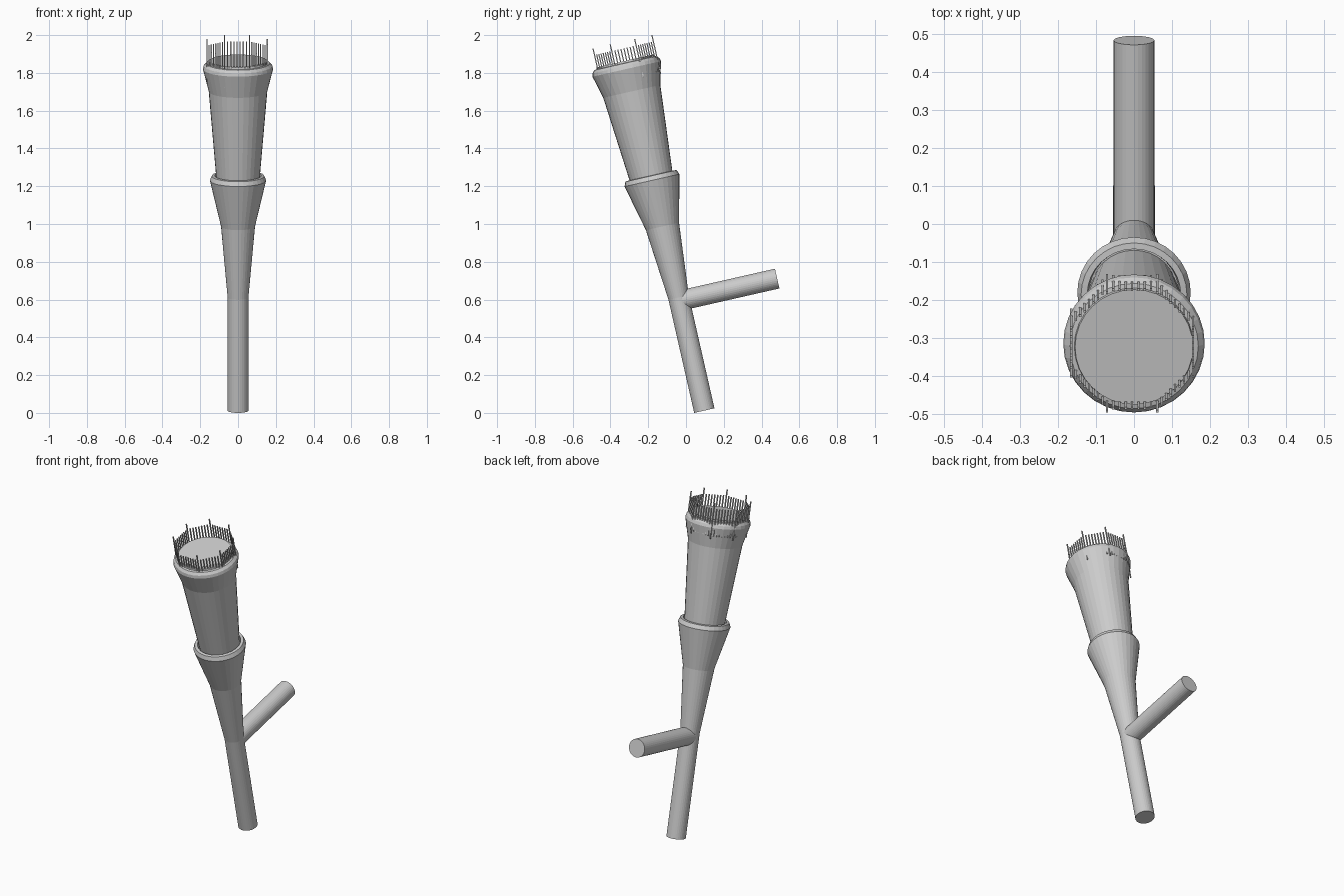
import bpy, bmesh, math
from mathutils import Matrix, Vector

if "Cube" in bpy.data.objects:
    bpy.data.objects.remove(bpy.data.objects["Cube"])

# Everything is modelled upright, then leaned back by one tilt
TILT = Matrix.Translation((0, 0.097, 0.0122)) @ Matrix.Rotation(math.radians(12.8), 4, 'X')
SIDES = 32


def finish(name, bm, local=Matrix()):
    bmesh.ops.recalc_face_normals(bm, faces=bm.faces)
    bm.transform(TILT @ local)
    mesh = bpy.data.meshes.new(name)
    bm.to_mesh(mesh)
    bm.free()
    ob = bpy.data.objects.new(name, mesh)
    bpy.context.collection.objects.link(ob)
    return ob


def lathe(name, profile, local=Matrix()):
    """Closed solid of revolution from (radius, height) points."""
    bm = bmesh.new()
    rings = [[bm.verts.new((r * math.cos(2 * math.pi * i / SIDES),
                            r * math.sin(2 * math.pi * i / SIDES), h))
              for i in range(SIDES)] for r, h in profile]
    for a, b in zip(rings, rings[1:]):
        for i in range(SIDES):
            j = (i + 1) % SIDES
            bm.faces.new((a[i], a[j], b[j], b[i]))
    bm.faces.new(rings[0][::-1])
    bm.faces.new(rings[-1])
    return finish(name, bm, local)


# Lower pipe flaring into a socket
lathe("lower_pipe", [(0.055, 0), (0.055, 0.614), (0.09, 1.0), (0.149, 1.25),
                     (0.139, 1.274), (0.123, 1.276), (0.118, 1.25)])

# Upper funnel with flared, bevelled rim and capped mouth
lathe("upper_funnel", [(0.113, 1.24), (0.155, 1.733), (0.186, 1.855),
                       (0.182, 1.872), (0.169, 1.886), (0.157, 1.888), (0.155, 1.898)])

# Side branch at right angles to the main pipe
lathe("side_branch", [(0.0535, 0), (0.0535, 0.531)],
      Matrix.Translation((0, 0, 0.596)) @ Matrix.Rotation(math.radians(-90), 4, 'X'))

# Octagonal crown of thin rods, taller at the corners
bm = bmesh.new()
STEPS = 8
corners = [Vector((0.173 * math.cos(math.radians(22.5 + 45 * k)),
                   0.173 * math.sin(math.radians(22.5 + 45 * k)), 0)) for k in range(8)]
for k in range(8):
    for n in range(STEPS):
        p = corners[k].lerp(corners[(k + 1) % 8], n / STEPS) + Vector((-0.005, 0.01, 0))
        low, high = (1.79, 2.0) if n == 0 else (1.805, 1.965)
        p.z = (low + high) / 2
        bmesh.ops.create_cube(bm, size=1, matrix=Matrix.Translation(p)
                              @ Matrix.Diagonal((0.006, 0.006, high - low, 1)))
finish("rod_crown", bm)
